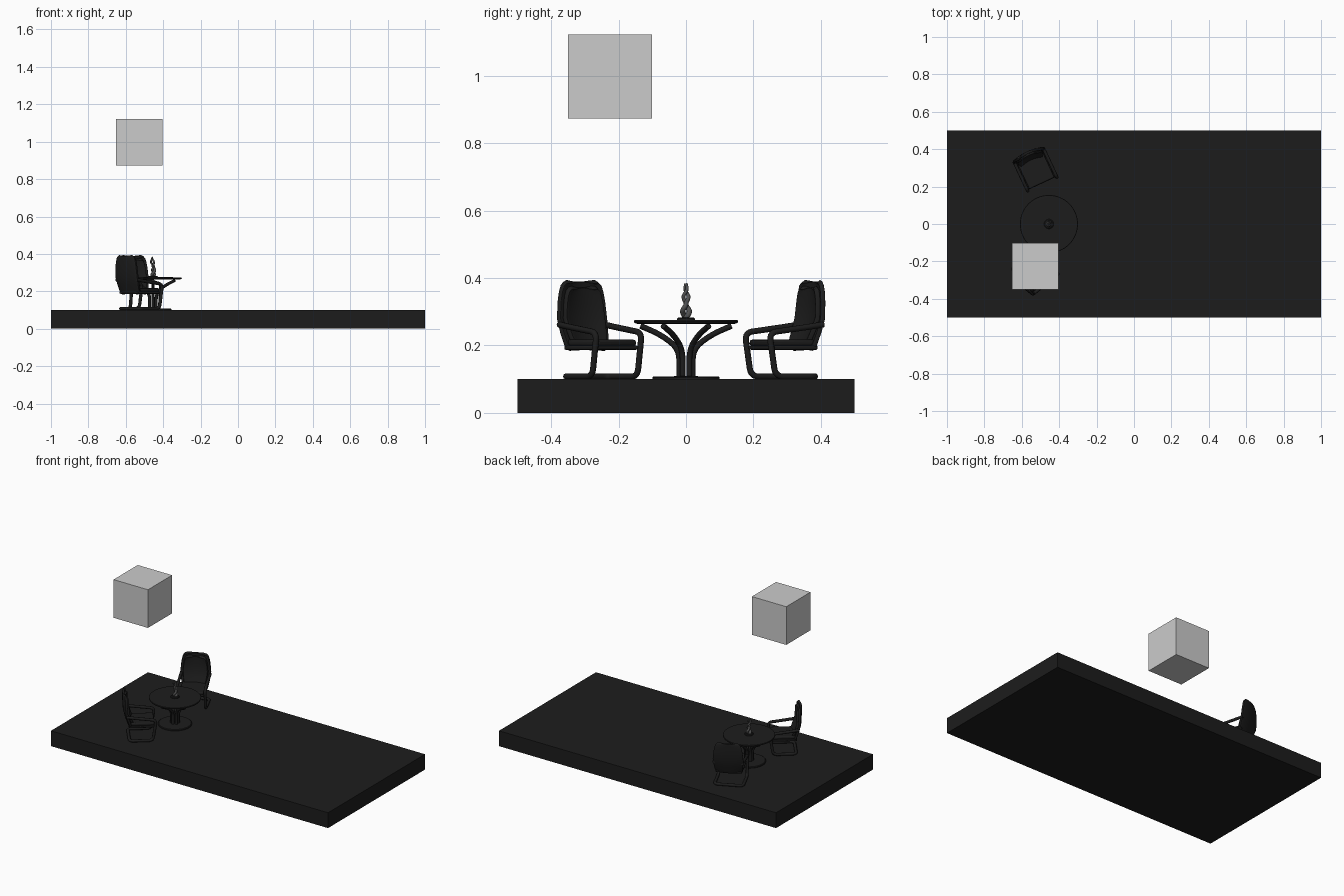
import bpy, bmesh, math
from mathutils import Matrix, Vector

if "Cube" in bpy.data.objects:
    bpy.data.objects.remove(bpy.data.objects["Cube"])


def material(name, v):
    m = bpy.data.materials.new(name)
    m.diffuse_color = (v, v, v, 1)
    m.use_nodes = True
    m.node_tree.nodes["Principled BSDF"].inputs["Base Color"].default_value = m.diffuse_color
    return m


BLACK = material("black", 0.012)
DARK = material("dark_grey", 0.08)


def add_mesh(name, bm, mat=None, place=Matrix(), smooth=True):
    bmesh.ops.recalc_face_normals(bm, faces=bm.faces)
    me = bpy.data.meshes.new(name)
    bm.to_mesh(me)
    bm.free()
    ob = bpy.data.objects.new(name, me)
    bpy.context.collection.objects.link(ob)
    ob.matrix_world = place
    if mat:
        me.materials.append(mat)
    if smooth:
        bpy.ops.object.select_all(action='DESELECT')
        bpy.context.view_layer.objects.active = ob
        ob.select_set(True)
        bpy.ops.object.shade_smooth_by_angle(angle=math.radians(35))
    return ob


def box(name, lo, hi, mat=None, place=Matrix(), bevel=0.0):
    bm = bmesh.new()
    bmesh.ops.create_cube(bm, size=1)
    lo, hi = Vector(lo), Vector(hi)
    for v in bm.verts:
        v.co = (lo + hi) / 2 + v.co * (hi - lo)
    ob = add_mesh(name, bm, mat, place, bevel > 0)
    if bevel:
        b = ob.modifiers.new("round", 'BEVEL')
        b.width, b.segments = bevel, 3
    return ob


def lathe(name, profile, mat, place, n=64):
    bm = bmesh.new()
    vs = [bm.verts.new((r, 0, z)) for r, z in profile]
    es = [bm.edges.new(p) for p in zip(vs, vs[1:])]
    bmesh.ops.spin(bm, geom=vs + es, axis=(0, 0, 1), cent=(0, 0, 0), angle=2 * math.pi, steps=n)
    bmesh.ops.remove_doubles(bm, verts=bm.verts, dist=1e-5)
    return add_mesh(name, bm, mat, place)


def rounded(pts, k):
    """Replace each inner corner with a small arc."""
    pts = [Vector(p) for p in pts]
    out = [pts[0]]
    for a, b, c in zip(pts, pts[1:], pts[2:]):
        d = min(k, (a - b).length * .48, (c - b).length * .48)
        p, q = b + (a - b).normalized() * d, b + (c - b).normalized() * d
        for i in range(6):
            t = i / 5
            out.append(p * (1 - t) ** 2 + b * 2 * t * (1 - t) + q * t * t)
    return out + [pts[-1]]


def tube(name, pts, r, mat, place, radii=None):
    cu = bpy.data.curves.new(name, 'CURVE')
    cu.dimensions = '3D'
    cu.bevel_depth, cu.bevel_resolution, cu.use_fill_caps = r, 3, True
    sp = cu.splines.new('POLY')
    sp.points.add(len(pts) - 1)
    for i, p in enumerate(pts):
        sp.points[i].co = (*p, 1)
        sp.points[i].radius = radii[i] if radii else 1
    sp.use_smooth = True
    cu.materials.append(mat)
    ob = bpy.data.objects.new(name, cu)
    bpy.context.collection.objects.link(ob)
    ob.matrix_world = place
    return ob


def back_panel(name, rows, scale, shift, thick, place):
    """Curved shell from rows of (z, half width, forward)."""
    bm = bmesh.new()
    n = 12
    grid = []
    for z, hw, f in rows:
        z = .29 + (z - .29) * scale
        grid.append([bm.verts.new((f + shift + .012 * (u * u - .5), hw * scale * u, z))
                     for u in (2 * i / n - 1 for i in range(n + 1))])
    for a, b in zip(grid, grid[1:]):
        for i in range(n):
            bm.faces.new((a[i], a[i + 1], b[i + 1], b[i]))
    ob = add_mesh(name, bm, BLACK, place)
    s = ob.modifiers.new("thick", 'SOLIDIFY')
    s.thickness, s.offset = thick, 0
    b = ob.modifiers.new("round", 'BEVEL')
    b.width, b.segments, b.limit_method = .004, 2, 'ANGLE'
    b.angle_limit = math.radians(50)


def chair(tag, x, y, azimuth):
    # local +x is the facing direction
    place = Matrix.Translation((x, y, 0)) @ Matrix.Rotation(math.radians(azimuth), 4, 'Z')
    w = .086
    side = [(-.085, w, .262), (-.03, w, .254), (.092, w, .238), (.072, w, .108), (-.066, w, .108)]
    path = side + [(a, -b, c) for a, b, c in reversed(side)]
    tube("chair_frame_" + tag, rounded(path, .025), .009, BLACK, place)
    tube("seat_rail_" + tag, [(.079, -w, .193), (.079, w, .193)], .006, BLACK, place)
    box("seat_base_" + tag, (-.07, -.08, .187), (.08, .08, .2), BLACK, place, .004)
    box("seat_cushion_" + tag, (-.066, -.074, .198), (.084, .074, .217), BLACK, place, .007)
    rows = [(.188, .066, -.06), (.193, .076, -.062), (.205, .081, -.066), (.24, .087, -.077),
            (.28, .091, -.087), (.33, .086, -.09), (.36, .08, -.091), (.378, .073, -.091),
            (.386, .064, -.091), (.389, .052, -.091)]
    back_panel("chair_back_" + tag, rows, 1, 0, .014, place)
    back_panel("back_cushion_" + tag, rows, .82, .01, .014, place)


# platform and floating cube
box("platform", (-1, -.5, 0), (1, .5, .1), BLACK)
box("floating_cube", (-.653, -.35, .873), (-.405, -.101, 1.122))

# chairs
chair("front", -.53, -.256, 39)
chair("rear", -.528, .294, -65)

# table
C = Matrix.Translation((-.455, 0, 0))
lathe("table_top", [(0, .264), (.145, .264), (.153, .267), (.155, .271), (.153, .275), (0, .276)], BLACK, C)
lathe("table_base", [(0, .1), (.1, .1), (.1, .105), (.096, .108), (0, .109)], BLACK, C)
for i in range(6):
    R = C @ Matrix.Rotation(math.radians(30 + 60 * i), 4, 'Z')
    arm = rounded([(.02, 0, .104), (.02, 0, .19), (.075, 0, .232), (.135, 0, .258)], .04)
    tube("table_leg", arm, .0085, BLACK, R)

# twisted sculpture on a small plinth
lathe("sculpture_plinth", [(0, .275), (.026, .275), (.026, .28), (.022, .283), (0, .283)], BLACK, C, 32)
N = 32
for k in range(2):
    pts, rad = [], []
    for i in range(N + 1):
        t = i / N
        a = math.pi * k + t * 2.6 * math.pi
        r = .002 + .0085 * abs(math.sin(math.pi * 2 * t + .35)) * (1 - .35 * t)
        if t > .95:
            r *= (1 - t) / .05
        pts.append((r * math.cos(a) + .004 * math.sin(5 * t), r * math.sin(a), .281 + .102 * t))
        rad.append(1.15 - .6 * t)
    tube("sculpture_strand", pts, .0075, DARK, C, rad)
